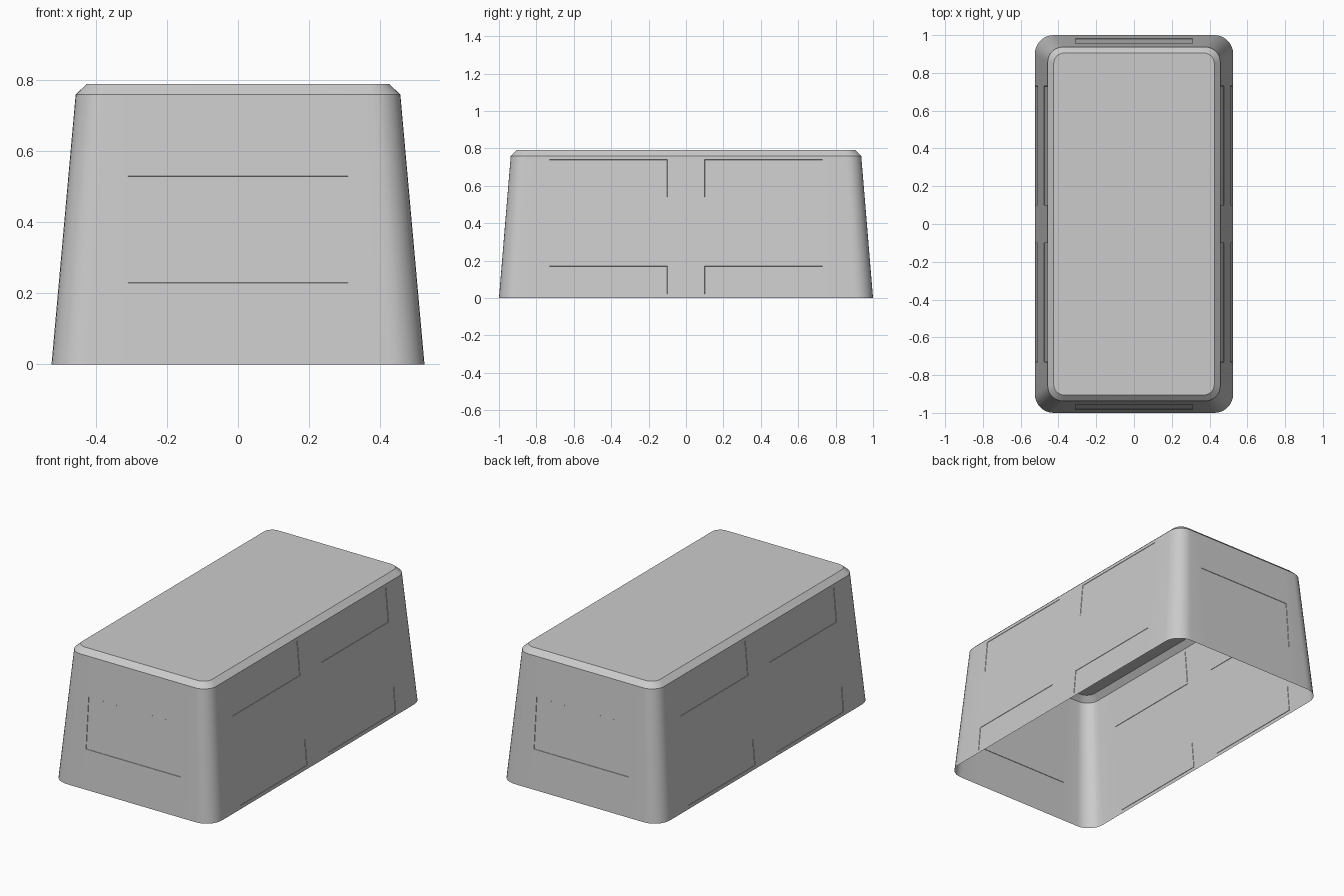
import bpy
import bmesh
import math
from mathutils import Vector

cube = bpy.data.objects.get("Cube")
if cube:
    bpy.data.objects.remove(cube, do_unlink=True)

grey = bpy.data.materials.new("plain grey")
grey.use_nodes = True
colour = (0.6, 0.6, 0.6, 1)
grey.diffuse_color = colour
grey.node_tree.nodes["Principled BSDF"].inputs["Base Color"].default_value = colour

SEGMENTS = 8


def rounded_ring(bm, half_x, half_y, radius, z):
    """Rounded rectangle of vertices, counter-clockwise from +x."""
    ring = []
    for i, (sx, sy) in enumerate([(1, 1), (-1, 1), (-1, -1), (1, -1)]):
        for k in range(SEGMENTS + 1):
            a = math.pi / 2 * (i + k / SEGMENTS)
            ring.append(bm.verts.new((sx * (half_x - radius) + radius * math.cos(a),
                                      sy * (half_y - radius) + radius * math.sin(a), z)))
    return ring


# Tapered open-bottomed shell with a chamfered rim and a flat lid
bm = bmesh.new()
rings = [rounded_ring(bm, *level) for level in (
    (0.525, 1.0, 0.1, 0), (0.457, 0.937, 0.08, 0.76), (0.425, 0.905, 0.055, 0.79))]
for low, high in zip(rings, rings[1:]):
    for i in range(len(low)):
        j = (i + 1) % len(low)
        bm.faces.new((low[i], low[j], high[j], high[i]))
bm.faces.new(rings[-1])
bm.normal_update()


def cut_walls(axis, at, facing):
    """Cut the flat walls that face along one axis."""
    walls = [f for f in bm.faces if abs(f.normal[facing]) > 0.99 and abs(f.normal.z) < 0.3]
    geom = set(walls)
    for f in walls:
        geom.update(f.edges, f.verts)
    point, normal = Vector(), Vector()
    point[axis] = at
    normal[axis] = 1
    bmesh.ops.bisect_plane(bm, geom=list(geom), dist=1e-5, plane_co=point, plane_no=normal)
    bm.normal_update()


# Hairline panel outlines: one on each end, four on each long side
for z in (0.23, 0.53):
    cut_walls(2, z, 1)
for z in (0.02, 0.17, 0.54, 0.74):
    cut_walls(2, z, 0)
for s in (-1, 1):
    cut_walls(0, s * 0.31, 1)
    for y in (0.1, 0.73):
        cut_walls(1, s * y, 0)


def is_panel(f):
    c = f.calc_center_median()
    if abs(f.normal.y) > 0.99:
        return abs(c.x) < 0.31 and 0.23 < c.z < 0.53
    if abs(f.normal.x) > 0.99:
        return 0.1 < abs(c.y) < 0.73 and (0.02 < c.z < 0.17 or 0.54 < c.z < 0.74)
    return False


bmesh.ops.inset_region(bm, faces=[f for f in bm.faces if is_panel(f)],
                       thickness=0.001, depth=-0.002, use_even_offset=True)

mesh = bpy.data.meshes.new("cover_shell")
bm.to_mesh(mesh)
bm.free()
mesh.materials.append(grey)
shell = bpy.data.objects.new("cover_shell", mesh)
bpy.context.collection.objects.link(shell)

bpy.ops.object.select_all(action='DESELECT')
shell.select_set(True)
bpy.context.view_layer.objects.active = shell
bpy.ops.object.shade_smooth_by_angle(angle=math.radians(30))
